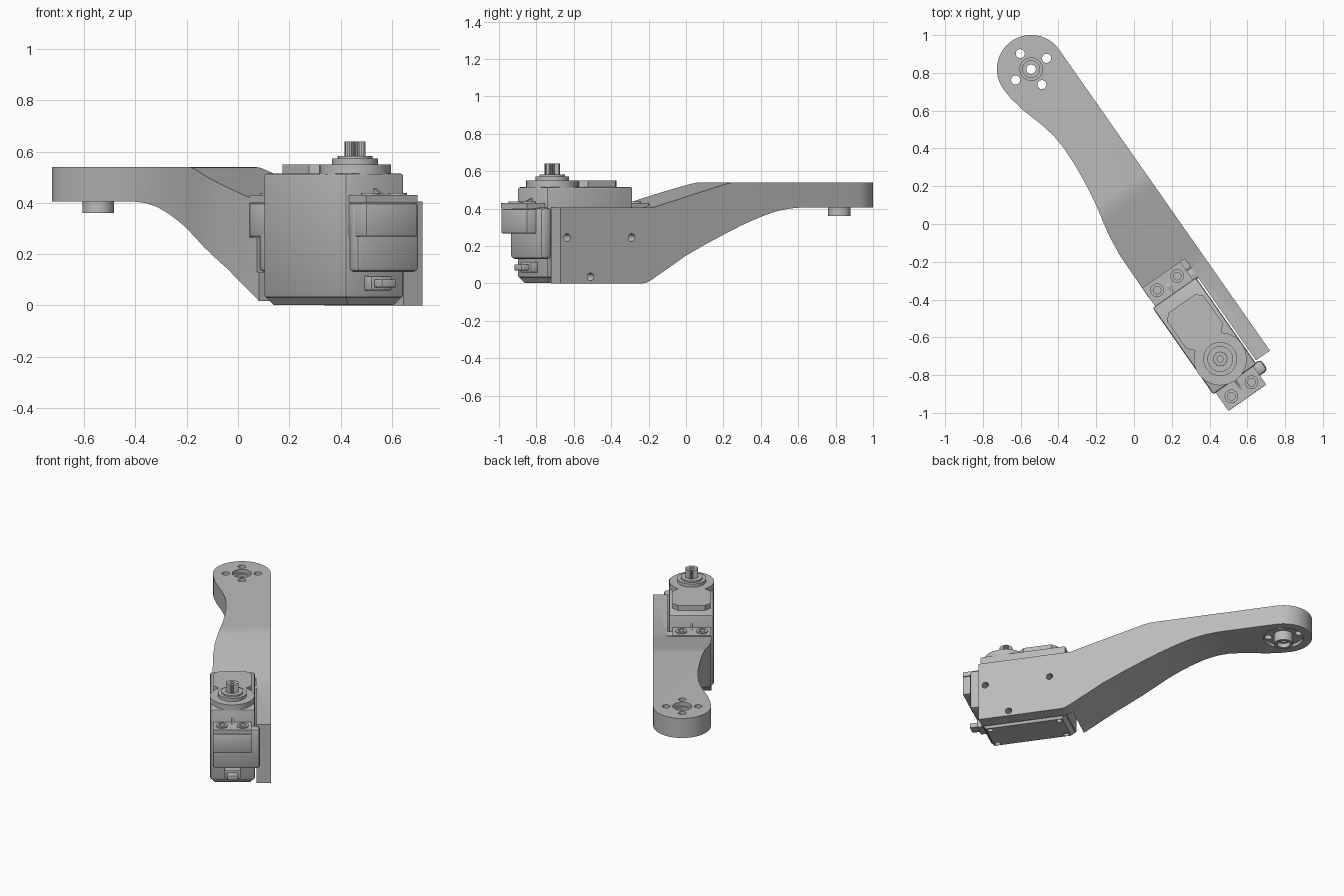
import bpy, bmesh, math
from mathutils import Matrix, Vector

cube = bpy.data.objects.get("Cube")
if cube:
    bpy.data.objects.remove(cube, do_unlink=True)

grey = bpy.data.materials.new("plain grey")
grey.use_nodes = True
grey.diffuse_color = (0.5, 0.5, 0.5, 1)
grey.node_tree.nodes["Principled BSDF"].inputs["Base Color"].default_value = (0.5, 0.5, 0.5, 1)

# Parts are built with x along the arm, y across it, then turned into place
TURN = Matrix.Rotation(math.radians(-55), 4, 'Z')
MID = 0.70      # middle of the servo along the arm
SV = -0.034     # servo centre line across the arm
HUB = (-0.984, 0.024)
SHAFT = (0.847, -0.036)
parts = []


def make(name, bm, keep=True):
    bmesh.ops.recalc_face_normals(bm, faces=bm.faces)
    mesh = bpy.data.meshes.new(name)
    bm.to_mesh(mesh)
    bm.free()
    mesh.materials.append(grey)
    ob = bpy.data.objects.new(name, mesh)
    bpy.context.collection.objects.link(ob)
    if keep:
        parts.append(ob)
    return ob


def prism(name, pts, lo, hi, axis='Z', keep=True):
    """Extrude an outline along z, or along y when it is a side profile."""
    bm = bmesh.new()
    up = axis == 'Z'
    face = bm.faces.new([bm.verts.new((a, b, lo) if up else (a, lo, b)) for a, b in pts])
    ext = bmesh.ops.extrude_face_region(bm, geom=[face])
    step = Vector((0, 0, hi - lo) if up else (0, hi - lo, 0))
    bmesh.ops.translate(bm, vec=step, verts=[g for g in ext["geom"] if isinstance(g, bmesh.types.BMVert)])
    return make(name, bm, keep)


def box(name, x, y, z, bevel=0.0, keep=True):
    ob = prism(name, [(x[0], y[0]), (x[1], y[0]), (x[1], y[1]), (x[0], y[1])], *z, keep=keep)
    if bevel:
        mod = ob.modifiers.new("bevel", 'BEVEL')
        mod.width, mod.segments = bevel, 2
        apply(ob, mod)
    return ob


def circle(c, r, n=32, start=0.0, end=360.0):
    n_div = n if end - start >= 360 else n - 1
    angles = [math.radians(start + (end - start) * i / n_div) for i in range(n)]
    return [(c[0] + r * math.cos(a), c[1] + r * math.sin(a)) for a in angles]


def apply(ob, mod):
    bpy.context.view_layer.objects.active = ob
    with bpy.context.temp_override(object=ob, active_object=ob):
        bpy.ops.object.modifier_apply(modifier=mod.name)


def boolean(ob, tool, op='DIFFERENCE'):
    mod = ob.modifiers.new("cut", 'BOOLEAN')
    mod.operation, mod.object, mod.solver = op, tool, 'EXACT'
    apply(ob, mod)
    bpy.data.objects.remove(tool, do_unlink=True)


def drill(ob, c, r, lo, hi, axis='Z'):
    boolean(ob, prism("drill", circle(c, r, 24), lo, hi, axis, keep=False))


# Arm with side plate: plan outline crossed with side profile
plan = circle(HUB, 0.181, 24, 90, 272) + [
    (-0.92, -0.153), (-0.836, -0.137), (-0.70, -0.096), (-0.62, -0.08), (-0.54, -0.074),
    (-0.45, -0.076), (-0.37, -0.083), (-0.28, -0.093), (-0.197, -0.107), (-0.1, -0.128),
    (-0.017, -0.145), (0.1, -0.157), (0.37, -0.16), (0.37, 0.115), (0.962, 0.115), (0.962, 0.205)]
side = [(-1.3, 0.54), (-0.19, 0.54), (-0.15, 0.538), (-0.11, 0.53), (0.305, 0.42), (0.36, 0.405),
        (1.1, 0.405), (1.1, 0), (0.424, 0), (0.40, 0.004), (0.37, 0.018), (0.144, 0.148),
        (0.02, 0.207), (-0.10, 0.26), (-0.22, 0.311), (-0.345, 0.356), (-0.44, 0.384),
        (-0.53, 0.40), (-0.60, 0.405), (-1.3, 0.405)]
arm = prism("arm", plan, -0.1, 0.7)
boolean(arm, prism("profile", side, -0.5, 0.5, 'Y', keep=False), 'INTERSECT')

# Stepped seat for the servo ear
boolean(arm, box("seat", (0.305, 0.5), (-0.4, 0.114), (0.265, 0.7), keep=False))
boolean(arm, box("seat", (0.358, 0.5), (-0.4, 0.114), (0.13, 0.7), keep=False))

# Hub bore, horn recess and the four screw holes round it
drill(arm, HUB, 0.06, 0.3, 0.7)
drill(arm, HUB, 0.125, 0.3, 0.425)
for k in range(4):
    a = k * math.pi / 2
    drill(arm, (HUB[0] + 0.1 * math.cos(a), HUB[1] + 0.1 * math.sin(a)), 0.024, 0.3, 0.7)
for x, z in ((0.919, 0.245), (0.498, 0.245), (0.766, 0.035)):
    drill(arm, (x, z), 0.021, 0.1, 0.3, 'Y')

# Horn hub sleeve and the horn disc in the recess
sleeve = prism("hub_sleeve", circle(HUB, 0.061), 0.36, 0.515)
drill(sleeve, HUB, 0.045, 0.495, 0.6)
drill(sleeve, HUB, 0.025, 0.3, 0.6)
drill(sleeve, HUB, 0.042, 0.3, 0.39)

# Servo case: lower body, chamfered bottom cover, upper body
W = 0.14
body = box("servo_body", (0.42, 0.98), (SV - W, SV + W), (0.03, 0.515), 0.012)
bm = bmesh.new()
bmesh.ops.create_cube(bm, size=1)
for v in bm.verts:
    inset = 0.03 if v.co.z < 0 else 0.006
    v.co.x = MID + math.copysign(0.28 - inset, v.co.x)
    v.co.y = SV + math.copysign(W - inset, v.co.y)
    v.co.z = 0.001 if v.co.z < 0 else 0.035
cover = make("servo_bottom_cover", bm)
for sx in (-1, 1):
    for sy in (-1, 1):
        drill(cover, (MID + sx * 0.225, SV + sy * 0.09), 0.018, -0.1, 0.02)

# Raised gear cover, rounded about the shaft
w = 0.118
gear = [(0.49, SV - 0.085), (0.52, SV - w), (0.70, SV - w), (0.735, SV - 0.085)]
gear = gear + circle(SHAFT, 0.14, 28, 217, 503) + [(a, 2 * SV - b) for a, b in reversed(gear)]
prism("gear_cover", gear, 0.51, 0.55)

# Output shaft: collar, bearing ring and splined tip
prism("shaft_collar", circle(SHAFT, 0.09), 0.54, 0.572)
prism("shaft_bearing", circle(SHAFT, 0.068), 0.56, 0.582)
teeth = 24
tip_outline = [(SHAFT[0] + r * math.cos(a), SHAFT[1] + r * math.sin(a))
               for i in range(teeth * 2)
               for r, a in [(0.041 if i % 2 else 0.035, math.pi * i / teeth)]]
spline = prism("shaft_spline", tip_outline, 0.57, 0.64)
drill(spline, SHAFT, 0.016, 0.60, 0.7)

# Mounting ears with their spacers and supports, alike at both ends
for end, s in (("inner", -1), ("outer", 1)):
    def span(a, b):
        return tuple(sorted((MID + s * a, MID + s * b)))
    ear = box(end + "_ear", span(0.27, 0.397), (-0.158, 0.086), (0.40, 0.43))
    spacer = box(end + "_spacer", span(0.27, 0.398), (-0.158, 0.086), (0.268, 0.398), 0.006)
    box(end + "_support", span(0.27, 0.34), (-0.158, 0.138), (0.13, 0.405), 0.02)
    for sy in (-1, 1):
        c = (MID + s * 0.343, -0.036 + sy * 0.065)
        ring = prism(end + "_grommet", circle(c, 0.036, 24), 0.42, 0.438)
        for ob in (ear, ring):
            drill(ob, c, 0.02, 0.41, 0.6)
    rib = [(MID + s * 0.27, 0.425), (MID + s * 0.355, 0.425), (MID + s * 0.27, 0.46)]
    prism(end + "_rib", rib, -0.042, -0.03, 'Y')

# Cable outlet
box("cable_boot", (0.97, 1.025), (SV - 0.05, SV + 0.05), (0.058, 0.115), 0.006)
box("cable", (1.01, 1.075), (SV - 0.034, SV + 0.034), (0.07, 0.102), 0.004)

# Turn everything into place and smooth the curved walls
for ob in parts:
    ob.data.transform(TURN)
    bpy.ops.object.select_all(action='DESELECT')
    ob.select_set(True)
    bpy.context.view_layer.objects.active = ob
    bpy.ops.object.shade_smooth_by_angle(angle=math.radians(30))
